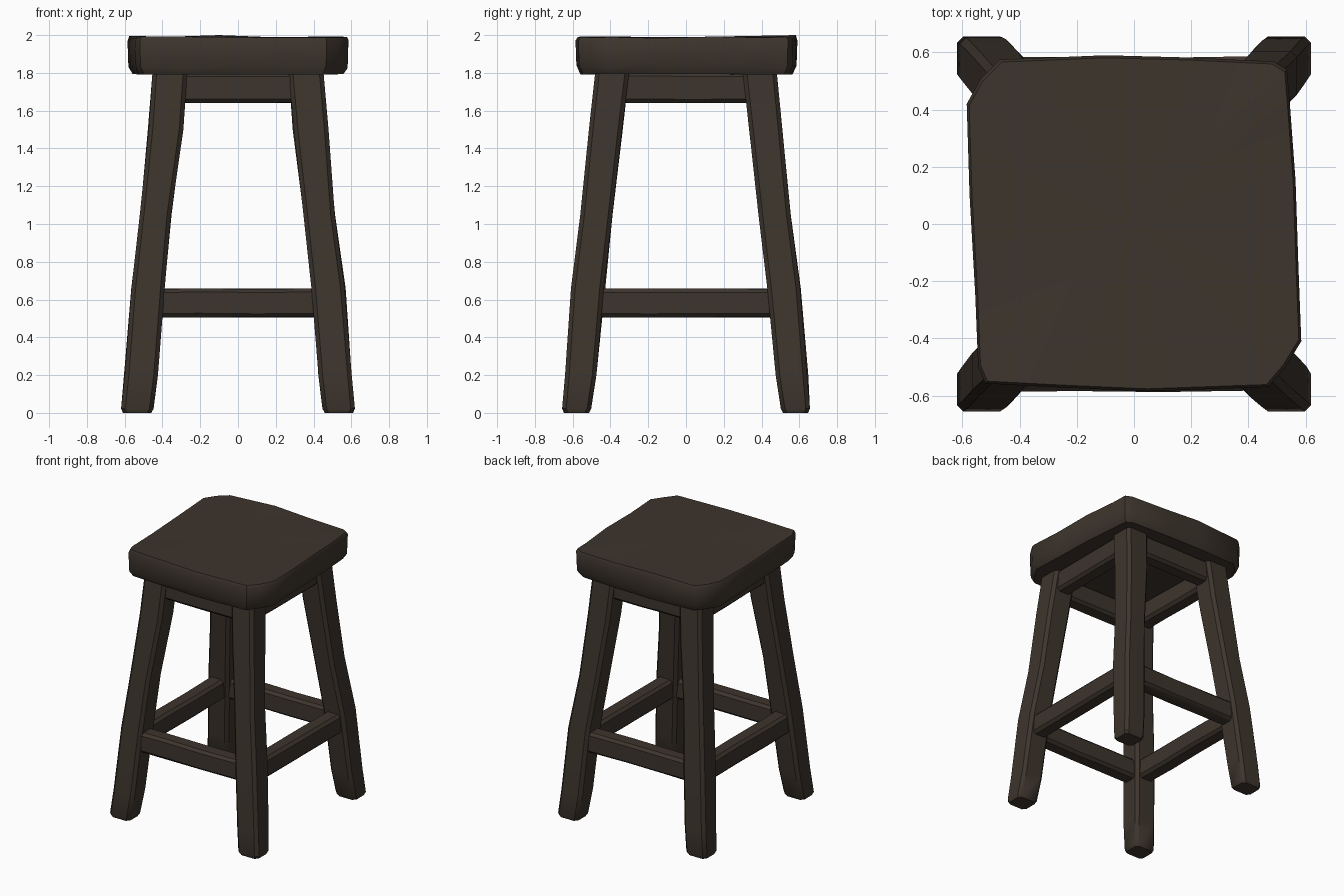
import bpy, bmesh, math, random
from mathutils import Vector

if "Cube" in bpy.data.objects:
    bpy.data.objects.remove(bpy.data.objects["Cube"])

random.seed(4)

wood = bpy.data.materials.new("dark brown wood")
wood.diffuse_color = (0.047, 0.035, 0.026, 1.0)
wood.use_nodes = True
wood.node_tree.nodes["Principled BSDF"].inputs["Base Color"].default_value = wood.diffuse_color


def loft(name, rings, angle=40):
    """Skin a list of equal-length point rings and cap both ends."""
    bm = bmesh.new()
    loops = [[bm.verts.new(p) for p in ring] for ring in rings]
    n = len(loops[0])
    for a, b in zip(loops, loops[1:]):
        for i in range(n):
            j = (i + 1) % n
            bm.faces.new((a[i], a[j], b[j], b[i]))
    caps = [bm.faces.new(loops[0][::-1]), bm.faces.new(loops[-1])]
    bmesh.ops.poke(bm, faces=caps)
    bmesh.ops.recalc_face_normals(bm, faces=bm.faces[:])
    mesh = bpy.data.meshes.new(name)
    bm.to_mesh(mesh)
    bm.free()
    mesh.materials.append(wood)
    obj = bpy.data.objects.new(name, mesh)
    bpy.context.collection.objects.link(obj)
    bpy.ops.object.select_all(action='DESELECT')
    obj.select_set(True)
    bpy.context.view_layer.objects.active = obj
    bpy.ops.object.shade_smooth_by_angle(angle=math.radians(angle))
    return obj


def section(hx, hy, c):
    """Rectangle with chamfered corners."""
    return [(hx, hy - c), (hx - c, hy), (c - hx, hy), (-hx, hy - c),
            (-hx, c - hy), (c - hx, -hy), (hx - c, -hy), (hx, c - hy)]


def wobble(amount=0.004):
    return random.uniform(-amount, amount)


# Seat: uneven slab with two opposite corners cut off
outline = [(0.545, 0.42), (0.535, 0.54), (0.49, 0.568), (0.2, 0.582), (-0.1, 0.59),
           (-0.47, 0.575), (-0.535, 0.51), (-0.585, 0.42), (-0.575, 0.1),
           (-0.555, -0.25), (-0.545, -0.5), (-0.52, -0.558), (-0.25, -0.572),
           (0.05, -0.585), (0.47, -0.57), (0.53, -0.5), (0.585, -0.41),
           (0.575, -0.15), (0.565, 0.15)]
seat_rings = []
for z, s, w in ((1.793, 0.955, 0.003), (1.83, 0.992, 0.012),
                (1.97, 1.0, 0.006), (1.99, 0.985, 0.006)):
    seat_rings.append([(x * s, y * s, z + wobble(w)) for x, y in outline])
seat_rings[-1][4] = (outline[4][0], outline[4][1] * 0.985, 2.0)
loft("seat", seat_rings)

# Legs: splayed, chamfered posts; (z, centre x, centre y, half x, half y)
stations = ((0.0, 0.534, 0.58, 0.075, 0.066), (0.022, 0.533, 0.579, 0.086, 0.077),
            (0.2, 0.515, 0.561, 0.088, 0.083), (0.66, 0.478, 0.518, 0.088, 0.087),
            (1.05, 0.433, 0.472, 0.083, 0.085), (1.5, 0.385, 0.425, 0.092, 0.088),
            (1.81, 0.36, 0.39, 0.092, 0.09))
for sx, side in ((-1, "left"), (1, "right")):
    for sy, end in ((-1, "front"), (1, "back")):
        rings = []
        for z, cx, cy, hx, hy in stations:
            jx, jy = (wobble(), wobble()) if 0.1 < z < 1.7 else (0, 0)
            rings.append([(sx * cx + jx + px, sy * cy + jy + py, z)
                          for px, py in section(hx, hy, 0.022)])
        loft(f"{end}_{side}_leg", rings)


def rail(name, start, end, half_t, half_h):
    """Chamfered bar between two leg centres, slightly uneven."""
    a, b = Vector(start), Vector(end)
    side = (b - a).normalized().cross(Vector((0, 0, 1)))
    rings = []
    for t in (0, 0.3, 0.6, 1):
        c = a.lerp(b, t) + side * wobble()
        rings.append([c + side * p + Vector((0, 0, q + wobble(0.002)))
                      for p, q in section(half_t, half_h, 0.02)])
    loft(name, rings)


# Low stretchers and the aprons under the seat
for kind, x, y, z, t, h in (("stretcher", 0.484, 0.525, 0.582, 0.06, 0.076),
                            ("apron", 0.37, 0.403, 1.722, 0.06, 0.08)):
    for s, label in ((-1, "front"), (1, "back")):
        rail(f"{label}_{kind}", (-x, s * y, z), (x, s * y, z), t, h)
    for s, label in ((-1, "left"), (1, "right")):
        rail(f"{label}_{kind}", (s * x, -y, z), (s * x, y, z), t, h)
